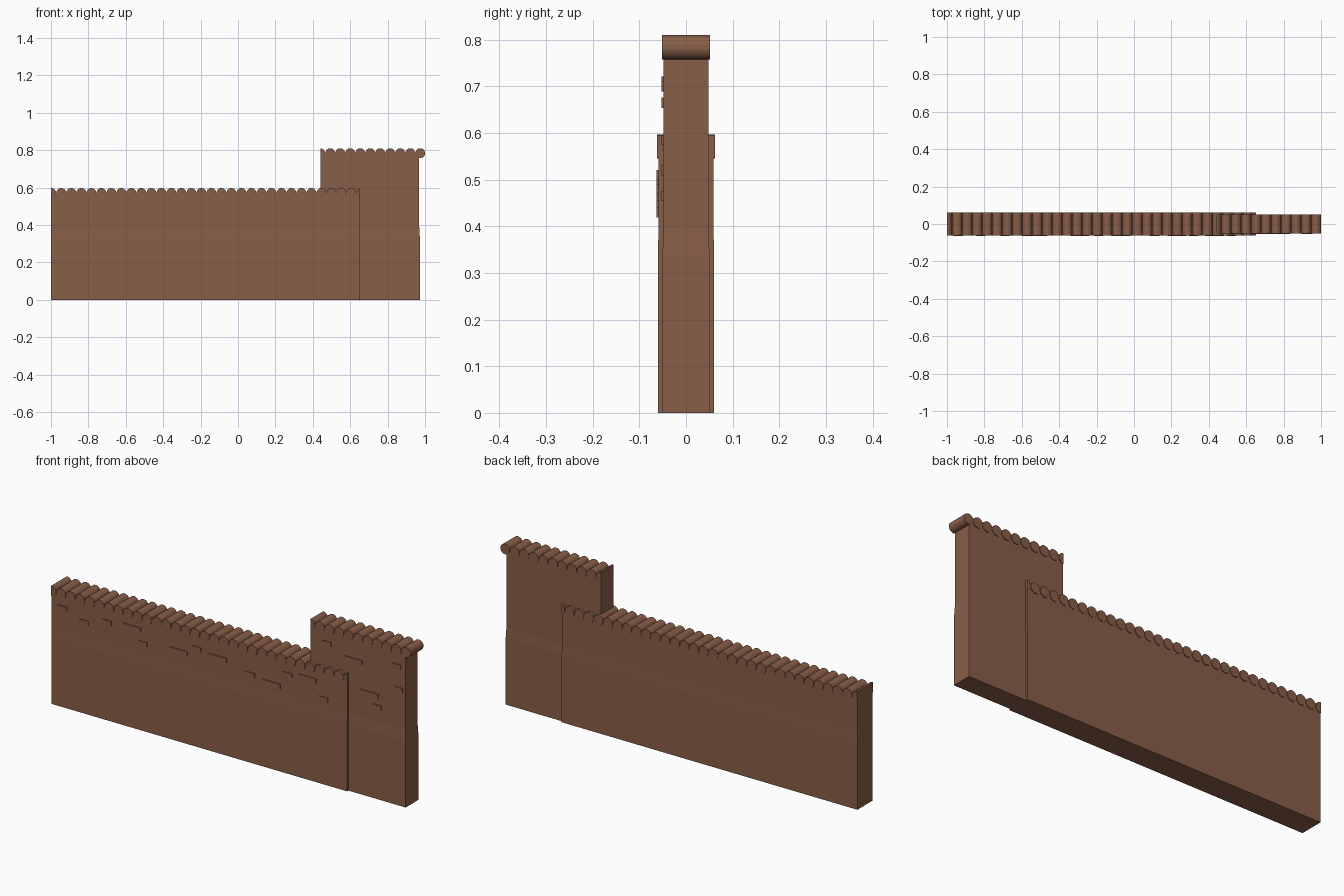
import bpy
import bmesh
import math
from mathutils import Matrix

cube = bpy.data.objects.get("Cube")
if cube:
    bpy.data.objects.remove(cube)

brown = bpy.data.materials.new("brown_clay")
brown.use_nodes = True
brown.diffuse_color = (0.25, 0.112, 0.065, 1)
brown.node_tree.nodes["Principled BSDF"].inputs["Base Color"].default_value = brown.diffuse_color


def finish(name, bm):
    bmesh.ops.recalc_face_normals(bm, faces=bm.faces)
    mesh = bpy.data.meshes.new(name)
    bm.to_mesh(mesh)
    bm.free()
    mesh.materials.append(brown)
    obj = bpy.data.objects.new(name, mesh)
    bpy.context.collection.objects.link(obj)
    return obj


def wall(name, x0, x1, base, upper, top, end_step=0.0):
    """Wall with a slightly thicker base and a sloped ledge."""
    bm = bmesh.new()
    levels = [(0, base, end_step), (0.335, base, end_step), (0.39, upper, 0), (top, upper, 0)]
    rings = []
    for z, half, out in levels:
        corners = [(x0, -half), (x1 + out, -half), (x1 + out, half), (x0, half)]
        rings.append([bm.verts.new((x, y, z)) for x, y in corners])
    bm.faces.new(rings[0])
    bm.faces.new(rings[-1])
    for low, high in zip(rings, rings[1:]):
        for i in range(4):
            j = (i + 1) % 4
            bm.faces.new((low[i], low[j], high[j], high[i]))
    finish(name, bm)


def coping(name, first, count, z, half, x_min, x_max, radius=0.026, step=0.0535):
    """Row of round tiles across the wall, trimmed flush at its ends."""
    bm = bmesh.new()
    turn = Matrix.Rotation(math.pi / 2, 4, "X")
    for i in range(count):
        bmesh.ops.create_cone(bm, cap_ends=True, segments=24, radius1=radius, radius2=radius,
                              depth=2 * half,
                              matrix=Matrix.Translation((first + i * step, 0, z)) @ turn)
    for x, side in ((x_min, -1), (x_max, 1)):
        geom = bm.verts[:] + bm.edges[:] + bm.faces[:]
        cut = bmesh.ops.bisect_plane(bm, geom=geom, plane_co=(x, 0, 0),
                                     plane_no=(side, 0, 0), clear_outer=True)
        edges = [e for e in cut["geom_cut"] if isinstance(e, bmesh.types.BMEdge)]
        if edges:
            bmesh.ops.holes_fill(bm, edges=edges)
    obj = finish(name, bm)
    bpy.ops.object.select_all(action="DESELECT")
    obj.select_set(True)
    bpy.context.view_layer.objects.active = obj
    bpy.ops.object.shade_smooth_by_angle(angle=math.radians(35))


def bricks(name, face_y, places, height=0.022, depth=0.008):
    """Thin bricks standing proud of the front face."""
    bm = bmesh.new()
    for x, z, width in places:
        bmesh.ops.create_cube(bm, size=1, matrix=Matrix.Translation((x, face_y, z))
                              @ Matrix.Diagonal((width, depth, height, 1)))
    finish(name, bm)


# Long low wall and short tall wall
wall("low_wall", -1, 0.652, 0.0605, 0.059, 0.572)
wall("tall_wall", 0.44, 0.969, 0.0505, 0.0485, 0.785, 0.003)

# Round tile copings
coping("low_coping", -0.9985, 32, 0.571, 0.0625, -1, 0.652)
coping("tall_coping", 0.4395, 11, 0.784, 0.0515, 0.44, 1.0)

# Exposed bricks
long, short = 0.1, 0.05
bricks("low_wall_bricks", -0.059, [
    (-0.94, 0.5, short), (-0.82, 0.46, short), (-0.69, 0.495, short), (-0.55, 0.505, long),
    (-0.49, 0.44, short), (-0.29, 0.455, long), (-0.19, 0.495, short), (-0.07, 0.48, long),
    (0.11, 0.445, short), (0.23, 0.43, long), (0.32, 0.5, short), (0.43, 0.51, long),
    (0.52, 0.43, short)])
bricks("tall_wall_bricks", -0.0485, [
    (0.53, 0.71, short), (0.68, 0.665, long), (0.92, 0.7, short), (0.93, 0.585, short),
    (0.77, 0.52, long), (0.81, 0.465, short)])
